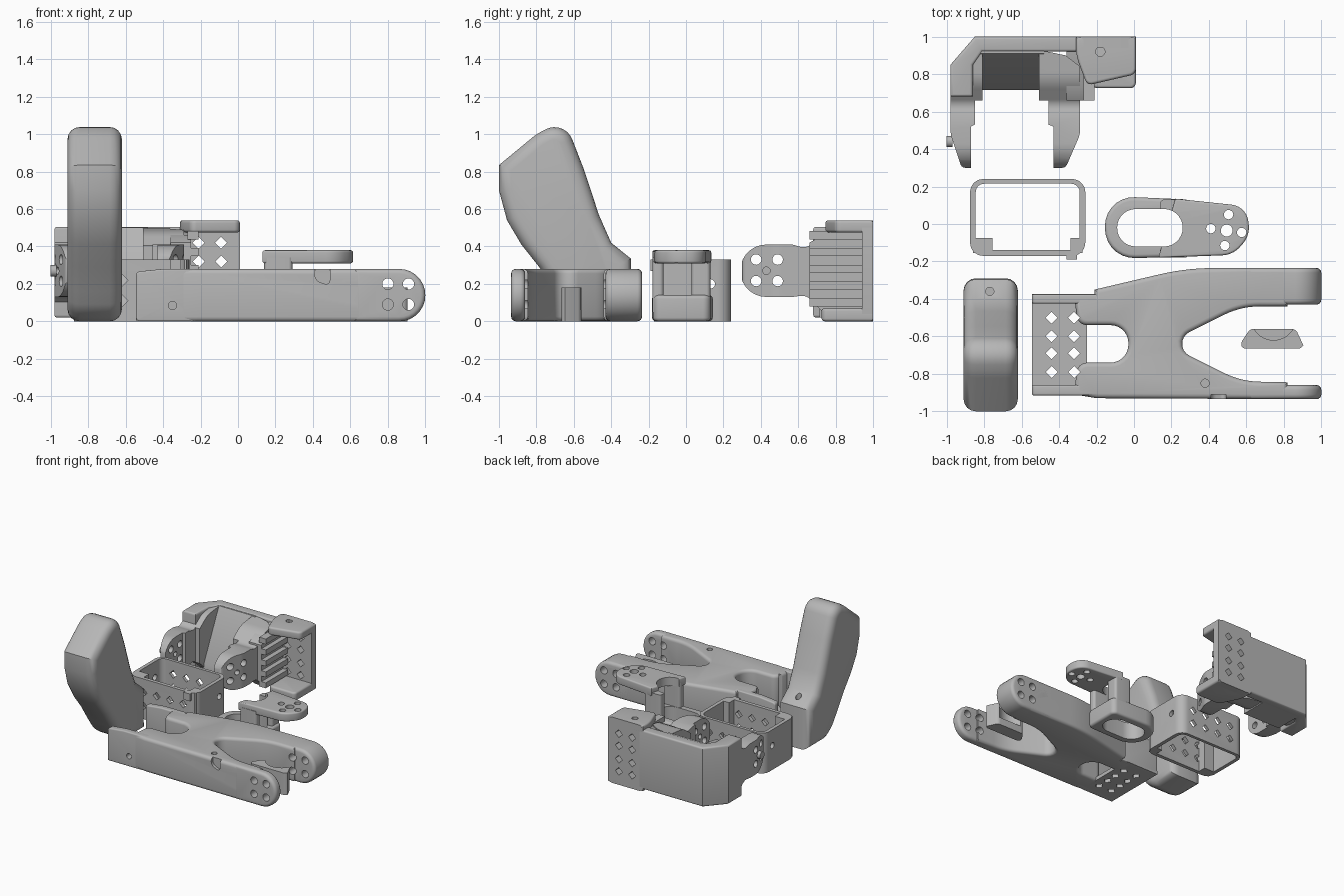
import bpy, bmesh, math
from mathutils import Vector

cube = bpy.data.objects.get("Cube")
if cube:
    bpy.data.objects.remove(cube, do_unlink=True)

GREY = (0.47, 0.47, 0.47, 1)
mat = bpy.data.materials.new("plain grey")
mat.use_nodes = True
mat.diffuse_color = GREY
mat.node_tree.nodes["Principled BSDF"].inputs["Base Color"].default_value = GREY

PLACE = {"x": lambda a, b, h: (h, a, b),
         "y": lambda a, b, h: (a, h, b),
         "z": lambda a, b, h: (a, b, h)}


def rounded(pts, steps=7):
    """Turn each (a, b, setback) corner into a true arc, counterclockwise."""
    out = []
    for i, p in enumerate(pts):
        c = Vector(p[:2])
        d = p[2] if len(p) > 2 else 0
        if not d:
            out.append(c)
            continue
        u = (Vector(pts[i - 1][:2]) - c).normalized()
        v = (Vector(pts[(i + 1) % len(pts)][:2]) - c).normalized()
        w = math.sin(u.angle(v) / 2)
        for k in range(steps + 1):
            t = k / steps
            e, f, g = (1 - t) ** 2, 2 * w * t * (1 - t), t * t
            out.append((e * (c + u * d) + f * c + g * (c + v * d)) / (e + f + g))
    out = [p for i, p in enumerate(out) if (p - out[i - 1]).length > .004]
    area = sum(out[i - 1].cross(p) for i, p in enumerate(out))
    return out if area > 0 else out[::-1]


def inset(pts, d):
    """Move a counterclockwise outline inwards."""
    out = []
    for i, p in enumerate(pts):
        e = (p - pts[i - 1]).normalized()
        f = (pts[(i + 1) % len(pts)] - p).normalized()
        n, m = Vector((-e.y, e.x)), Vector((-f.y, f.x))
        out.append(p + (n + m) * d / max(1 + n.dot(m), .4))
    return out


def rect(a0, a1, b0, b1, r=0):
    return [(a0, b0, r), (a1, b0, r), (a1, b1, r), (a0, b1, r)]


def solid(name, outlines, axis, lo, hi, soft=0.0):
    """Extrude closed outlines along an axis, with softened rims."""
    levels = [(0, lo), (0, hi)]
    if soft:
        turn = [k * math.pi / 8 for k in range(5)]
        rim = [(soft * (1 - math.sin(t)), soft * (1 - math.cos(t))) for t in turn]
        levels = [(d, lo + h) for d, h in rim] + [(d, hi - h) for d, h in reversed(rim)]
    bm = bmesh.new()
    for pts in outlines:
        loops = [[bm.verts.new(PLACE[axis](p.x, p.y, h)) for p in inset(pts, d)]
                 for d, h in levels]
        bm.faces.new(loops[0])
        bm.faces.new(loops[-1])
        for a, b in zip(loops, loops[1:]):
            for i in range(len(a)):
                bm.faces.new((a[i - 1], a[i], b[i], b[i - 1]))
    bmesh.ops.recalc_face_normals(bm, faces=bm.faces)
    mesh = bpy.data.meshes.new(name)
    bm.to_mesh(mesh)
    bm.free()
    mesh.materials.append(mat)
    ob = bpy.data.objects.new(name, mesh)
    bpy.context.scene.collection.objects.link(ob)
    return ob


def part(name, pts, axis, lo, hi, soft=0.0, cuts=(), keep=None):
    """Extrusion with cutters removed from it."""
    ob = solid(name, [rounded(pts)], axis, lo, hi, soft)
    for c in list(cuts) + ([keep] if keep else []):
        m = ob.modifiers.new("cut", "BOOLEAN")
        m.object, m.solver = c, "EXACT"
        m.operation = "INTERSECT" if c is keep else "DIFFERENCE"
    for o in bpy.context.selected_objects:
        o.select_set(False)
    ob.select_set(True)
    bpy.context.view_layer.objects.active = ob
    for m in list(ob.modifiers):
        bpy.ops.object.modifier_apply(modifier=m.name)
    bpy.ops.object.shade_smooth_by_angle(angle=math.radians(40))


cutters = []


def cutter(outlines, axis, lo, hi):
    ob = solid("cutter", outlines, axis, lo, hi)
    ob.hide_render = True
    cutters.append(ob)
    return ob


def holes(spots, r, axis, lo, hi, sides=20):
    ring = [i * math.tau / sides for i in range(sides)]
    return cutter([[Vector((a + r * math.cos(t), b + r * math.sin(t))) for t in ring]
                   for a, b in spots], axis, lo, hi)


def grid(xs, ys):
    return [(x, y) for x in xs for y in ys]


# Curved grip
part("grip", [(-1, .835), (-1, .7), (-.957, .54), (-.88, .41), (-.785, .29), (-.7, .16),
              (-.63, .06, .04), (-.54, 0, .04), (-.29, 0), (-.295, .335), (-.4, .42),
              (-.465, .567), (-.545, .81), (-.65, 1.08, .115), (-.8, 1.0, .03)],
     "x", -.91, -.62, .065, [holes([(-.77, -.36)], .022, "z", .1, .6)])

# Forked forearm: body, two round-ended arms and a channel
screw = holes([(.38, -.85)], .022, "z", .15, .4)
pin = holes([(-.35, .085)], .022, "y", -1, -.8)
diamonds = holes(grid((-.44, -.32), (-.5, -.6, -.69, -.79)), .032, "z", -.1, .5, 4)
arm_holes = holes(grid((.8, .91), (.09, .2)), .03, "y", -1.1, -.1)
notch = cutter([rounded([(.41, .22, .03), (.49, .19, .03), (.49, .3), (.41, .3)])],
               "y", -1, -.91)
part("forearm_body", [(-.32, -.91), (-.2, -.93), (.82, -.935), (.82, -.845), (.57, -.84, .1),
                      (.17, -.64, .14), (.57, -.44, .1), (.82, -.44), (.82, -.235),
                      (.28, -.235, .15), (-.21, -.35), (-.21, -.38), (-.32, -.38),
                      (-.3, -.54, .05), (-.03, -.54, .095), (-.03, -.74, .095),
                      (-.3, -.74, .05)],
     "z", 0, .28, .025, [screw, diamonds, notch, arm_holes])
for name, lo, hi in (("forearm_front_arm", -.935, -.86), ("forearm_back_arm", -.43, -.235)):
    part(name, [(.62, 0), (1, 0, .139), (1, .28, .139), (.62, .28)],
         "y", lo, hi, .025, [arm_holes])
part("channel_floor", rect(-.545, -.25, -.91, -.375), "z", 0, .03, 0, [diamonds])
for name, lo, hi in (("channel_front_wall", -.915, -.86), ("channel_back_wall", -.425, -.375)):
    part(name, [(-.545, 0, .02), (-.2, 0), (-.2, .28), (-.4, .28), (-.545, .265, .02)],
         "y", lo, hi, .01, [pin])

# Small wedge with a round seat
seat = holes([(.745, -.5)], .12, "z", .06, .3, 40)
part("wedge", [(.575, -.665, .02), (.895, -.665, .02), (.91, -.635, .01), (.86, -.56, .02),
               (.62, -.56, .02), (.57, -.635, .01)], "z", 0, .18, 0, [seat])

# Finger trigger: ring below, horn plate above, two posts between
slot = cutter([rounded(rect(-.09, .26, -.12, .08, .099))], "z", -.1, .5)
horn = holes([(.505, .05), (.575, -.045), (.485, -.115), (.41, -.025)], .025, "z", .2, .5)
horn_mid = holes([(.495, -.035)], .032, "z", .2, .5)
part("trigger_ring", [(-.155, -.185, .16), (.31, -.175, .04), (.31, .13, .04), (-.155, .15, .16)],
     "z", 0, .14, .02, [slot])
part("trigger_plate", [(.13, -.18), (.53, -.165, .06), (.62, -.06, .06), (.6, .095, .08),
                       (.22, .135)], "z", .31, .38, .012, [slot, horn, horn_mid])
for name, lo, hi in (("trigger_front_post", -.18, -.12), ("trigger_back_post", .03, .13)):
    part(name, rect(.14, .29, lo, hi, .02), "z", .05, .34, 0, [slot])

# Open rectangular holder with perforated walls
inside = cutter([rounded(rect(-.845, -.29, -.14, .215, .045))], "z", -.1, .5)
mesh_holes = holes(grid((-.74, -.62, -.5, -.38), (.11, .22)), .032, "y", -.3, .4, 4)
side_hole = holes([(.13, .2)], .025, "x", -1, -.1)
part("holder", rect(-.875, -.26, -.17, .24, .07), "z", 0, .33, 0,
     [inside, mesh_holes, side_hole])
part("holder_left_post", rect(-.34, -.275, -.155, -.075), "z", 0, .33)
part("holder_right_post", rect(-.86, -.755, -.155, -.075), "z", 0, .33)
part("holder_tab", rect(-.36, -.305, -.19, -.16), "z", .27, .33)

# Wrist yoke: back wall, sloped seat and two hub arms
part("yoke_back", [(-.98, .68), (-.98, .85), (-.85, 1), (-.28, 1), (-.28, .92),
                   (-.81, .92), (-.86, .85), (-.86, .68)], "z", .02, .505, .015)
part("yoke_seat", [(.94, .02), (.94, .5), (.91, .5), (.715, .1), (.715, .02)],
     "x", -.82, -.48)
hub = holes(grid((.375, .49), (.215, .33)), .028, "x", -1.2, -.1)
hub_mid = holes([(.43, .27)], .02, "x", -1.2, -.1)
arm_side = [(.29, .13, .139), (.57, .13), (.64, .14, .03), (.76, .03, .05), (.95, .03),
            (.95, .5), (.76, .48, .05), (.64, .39, .03), (.57, .41), (.29, .41, .139)]
arm_top = [(-.98, .48, .03), (-.92, .3, .02), (-.87, .3), (-.87, .52), (-.85, .53),
           (-.85, .66), (-.81, .66), (-.81, .93), (-.92, .9), (-.98, .84)]
for name, flip in (("yoke_right_arm", False), ("yoke_left_arm", True)):
    plan = [(-.43 - 1.3 * (p[0] + .87) if flip else p[0], *p[1:]) for p in arm_top]
    shape = cutter([rounded(plan)], "z", -.1, .7)
    part(name, arm_side, "x", -1.1, -.2, 0, [hub, hub_mid], keep=shape)
part("yoke_peg", rect(.41, .47, .24, .3, .029), "x", -1, -.97)

# C-shaped tray with a ribbed side wall
tray_holes = holes(grid((-.21, -.09), (.11, .21, .32, .42)), .032, "y", .8, 1.2, 4)
top_hole = holes([(-.18, .92)], .025, "z", .4, .7)
part("tray_back", rect(-.31, .01, 0, .54, .04), "y", .94, 1, 0, [tray_holes])
part("tray_top", [(-.31, 1), (.01, 1), (.01, .8, .03), (-.25, .74, .03), (-.31, .9, .05)],
     "z", .475, .54, .015, [top_hole])
part("tray_bottom", [(-.31, 1), (.01, 1), (.01, .725, .03), (-.22, .725, .03), (-.31, .9, .05)],
     "z", 0, .07, .015)
part("tray_side", [(.66, .12), (.73, .05), (.96, .05), (.96, .49), (.73, .46), (.66, .42)],
     "x", -.36, -.25)
for i in range(5):
    z = .1 + i * .09
    part(f"tray_rib_{i + 1}", rect(.66, .95, z - .022, z + .022), "x", -.27, -.21)

for c in cutters:
    bpy.data.objects.remove(c, do_unlink=True)
